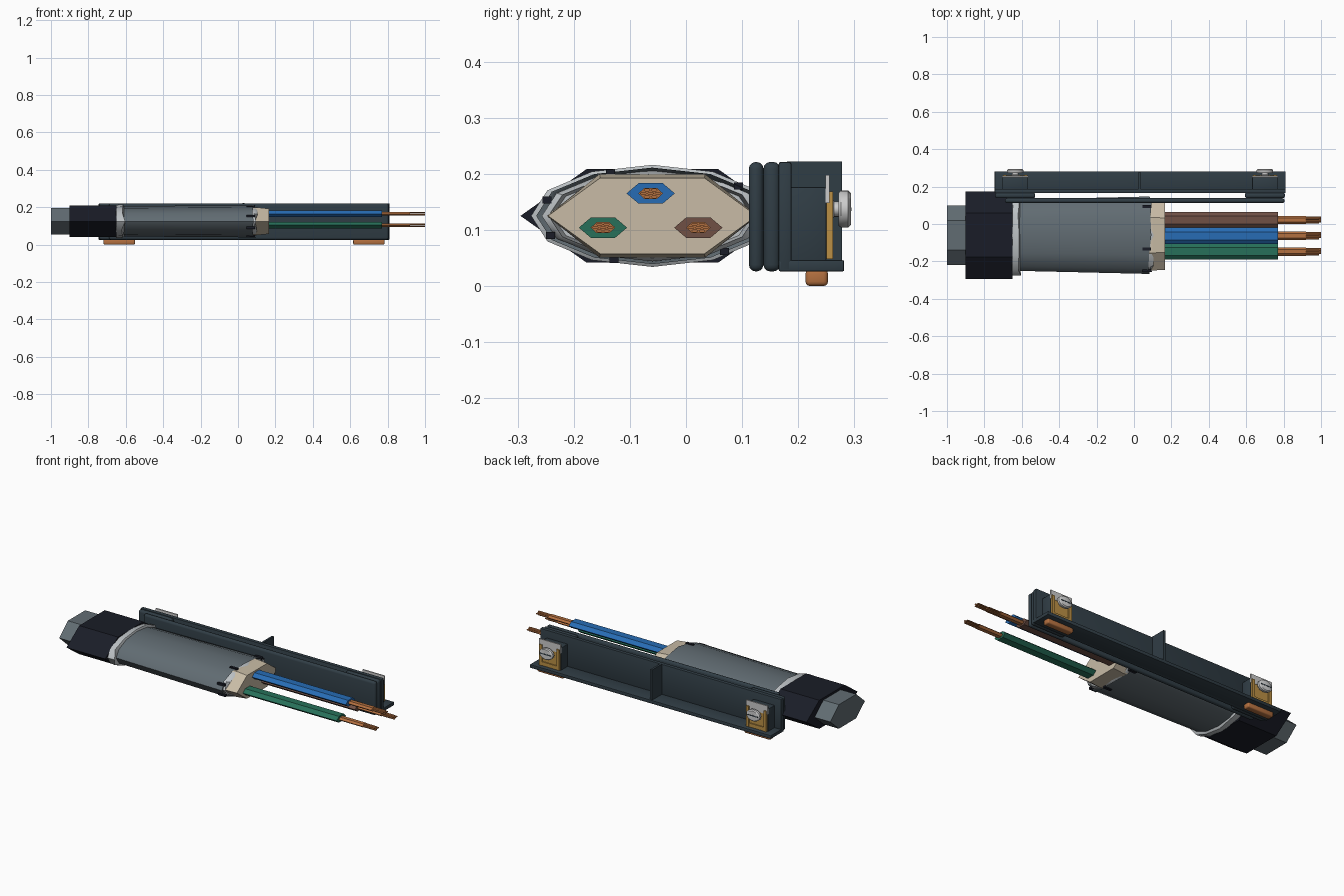
import bpy, bmesh, random
from math import sin, cos, pi, radians

if "Cube" in bpy.data.objects:
    bpy.data.objects.remove(bpy.data.objects["Cube"])
random.seed(4)
CY, CZ = -0.06, 0.125


def mat(name, r, g, b):
    m = bpy.data.materials.new(name)
    m.diffuse_color = (r, g, b, 1)
    m.use_nodes = True
    m.node_tree.nodes["Principled BSDF"].inputs["Base Color"].default_value = m.diffuse_color
    return m


DARK = mat("dark_plastic", .03, .047, .06)
BLACK = mat("black_band", .01, .012, .02)
GREY = mat("grey_sheath", .12, .15, .17)
PALE = mat("pale_edge", .5, .53, .55)
CREAM = mat("cream_filler", .58, .5, .38)
COPPER = mat("copper", .45, .16, .05)
BRASS = mat("brass", .5, .28, .06)
STEEL = mat("steel", .55, .56, .57)
BLUE = mat("blue", .02, .15, .46)
GREEN = mat("green", .02, .16, .1)
BROWN = mat("brown", .16, .08, .06)


def finish(bm, name, m, smooth=None):
    bmesh.ops.recalc_face_normals(bm, faces=bm.faces)
    me = bpy.data.meshes.new(name)
    bm.to_mesh(me)
    bm.free()
    ob = bpy.data.objects.new(name, me)
    bpy.context.collection.objects.link(ob)
    me.materials.append(m)
    if smooth:
        bpy.context.view_layer.objects.active = ob
        ob.select_set(True)
        bpy.ops.object.shade_smooth_by_angle(angle=radians(smooth))
        ob.select_set(False)
    return ob


def loft(name, stations, sides, m, cy=CY, cz=CZ, smooth=None, cap=True):
    """Tube along x; stations are (x, y radius, z radius, raggedness)."""
    bm = bmesh.new()
    rings = []
    for x, ry, rz, j in stations:
        rings.append([bm.verts.new((x + random.uniform(-j, j),
                                    cy + ry * cos(2 * pi * i / sides),
                                    cz + rz * sin(2 * pi * i / sides))) for i in range(sides)])
    for a, b in zip(rings, rings[1:]):
        for i in range(sides):
            k = (i + 1) % sides
            bm.faces.new((a[i], a[k], b[k], b[i]))
    if cap:
        bm.faces.new(rings[0])
        bm.faces.new(rings[-1])
    return finish(bm, name, m, smooth)


def box(name, x0, x1, y0, y1, z0, z1, m, bevel=0, seg=2):
    bm = bmesh.new()
    bmesh.ops.create_cube(bm, size=1)
    for v in bm.verts:
        v.co = ((x0 + x1) / 2 + v.co.x * (x1 - x0), (y0 + y1) / 2 + v.co.y * (y1 - y0),
                (z0 + z1) / 2 + v.co.z * (z1 - z0))
    if bevel:
        bmesh.ops.bevel(bm, geom=bm.edges[:], offset=bevel, segments=seg, affect='EDGES', profile=.5)
    return finish(bm, name, m, 35 if bevel else None)


def disc_y(name, cx, cz, y_rad, m, sides=16):
    """Turned part along y from (y, x radius, z radius) stations."""
    bm = bmesh.new()
    rings = [[bm.verts.new((cx + rx * cos(2 * pi * i / sides), y, cz + rz * sin(2 * pi * i / sides)))
              for i in range(sides)] for y, rx, rz in y_rad]
    for a, b in zip(rings, rings[1:]):
        for i in range(sides):
            k = (i + 1) % sides
            bm.faces.new((a[i], a[k], b[k], b[i]))
    bm.faces.new(rings[0])
    bm.faces.new(rings[-1])
    return finish(bm, name, m, 40)


# cable: outer sheath, dark collar, torn pale rim, stripped jacket, inner filler
loft("outer_sheath", [(-1, .16, .081, 0), (-.6, .16, .081, 0)], 6, GREY)
loft("dark_collar", [(-.9, .235, .096, 0), (-.65, .235, .096, 0)], 6, BLACK)
loft("torn_rim", [(-.655, .19, .08, 0), (-.65, .215, .088, .005), (-.615, .216, .091, .012),
                  (-.61, .19, .08, 0)], 12, PALE, smooth=40)
loft("jacket", [(-.64, .19, .081, 0), (.085, .207, .086, .012), (.075, .192, .079, .006),
                (.02, .18, .07, 0)], 12, GREY, smooth=40)
loft("pale_lining", [(.05, .19, .08, 0), (.085, .197, .081, .012), (.095, .185, .075, .012),
                     (.05, .178, .07, 0)], 12, PALE, smooth=40)
loft("inner_filler", [(-.02, .185, .082, 0), (.1, .188, .086, 0), (.165, .186, .078, 0)],
     6, CREAM)

# dark tears around the stripped edge
for i, a in enumerate((40, 112, 160, 205, 250, 310)):
    t = radians(a)
    y, z = CY + .2 * cos(t), CZ + .083 * sin(t)
    box(f"edge_tear_{i}", .045, .092, y - .008, y + .008, z - .006, z + .006, BLACK)

# three cores with copper strands
for name, m, y, z in (("brown", BROWN, .022, .104), ("blue", BLUE, -.063, .165), ("green", GREEN, -.148, .104)):
    loft(name + "_insulation", [(.08, .043, .021, 0), (.77, .043, .021, 0)], 6, m, y, z)
    loft(name + "_conductor", [(.75, .022, .0115, 0), (.92, .022, .0115, 0)], 6, COPPER, y, z)
    for k in range(7):
        r = 0 if k == 6 else 1
        loft(f"{name}_strand_{k}", [(.9, .0062, .0032, 0), (1 if k % 2 == 0 else .99, .0062, .0032, 0)], 6, COPPER,
             y + r * .013 * cos(k * pi / 3), z + r * .0068 * sin(k * pi / 3))

# holder: front plate, main wall, bottom flange and middle fin
box("front_plate", -.69, .805, .112, .138, .026, .221, DARK, .012, 3)
box("main_wall", -.745, .81, .165, .188, .026, .221, DARK, .004)
box("bottom_flange", -.745, .81, .165, .282, .026, .046, DARK, .003)
box("middle_fin", .024, .036, .18, .278, .04, .222, DARK)

# both terminal ends
for side, c in (("left", -.635), ("right", .7)):
    box(side + "_spacer", c - .107, c + .107, .138, .168, .026, .221, DARK, .012, 3)
    box(side + "_terminal_block", c - .068, c + .068, .18, .25, .044, .176, DARK, .003)
    for s in (-1, 1):
        x = c + s * .056
        box(f"{side}_brass_side_{s}", x - .009, x + .009, .215, .262, .048, .168, BRASS)
    box(side + "_brass_bottom", c - .056, c + .056, .245, .26, .048, .07, BRASS)
    box(side + "_brass_back", c - .048, c + .048, .248, .254, .07, .15, BRASS)
    box(side + "_clamp_plate", c - .07, c + .07, .249, .256, .148, .198, STEEL)
    thread = [(.19, .018, .014)]
    for i in range(5):
        y = .2 + i * .014
        thread += [(y, .018, .014), (y + .004, .025, .019), (y + .008, .018, .014)]
    disc_y(side + "_screw_thread", c, .137, thread + [(.275, .018, .014)], STEEL)
    disc_y(side + "_screw_head", c, .137, [(.272, .04, .03), (.276, .044, .033),
                                           (.289, .044, .033), (.294, .037, .028)], STEEL, 20)
    box(side + "_screw_slot", c - .034, c + .034, .29, .295, .134, .14, DARK)
    foot = box(side + "_copper_foot", c - .084, c + .084, .213, .253, 0, .03, COPPER, .008, 3)
